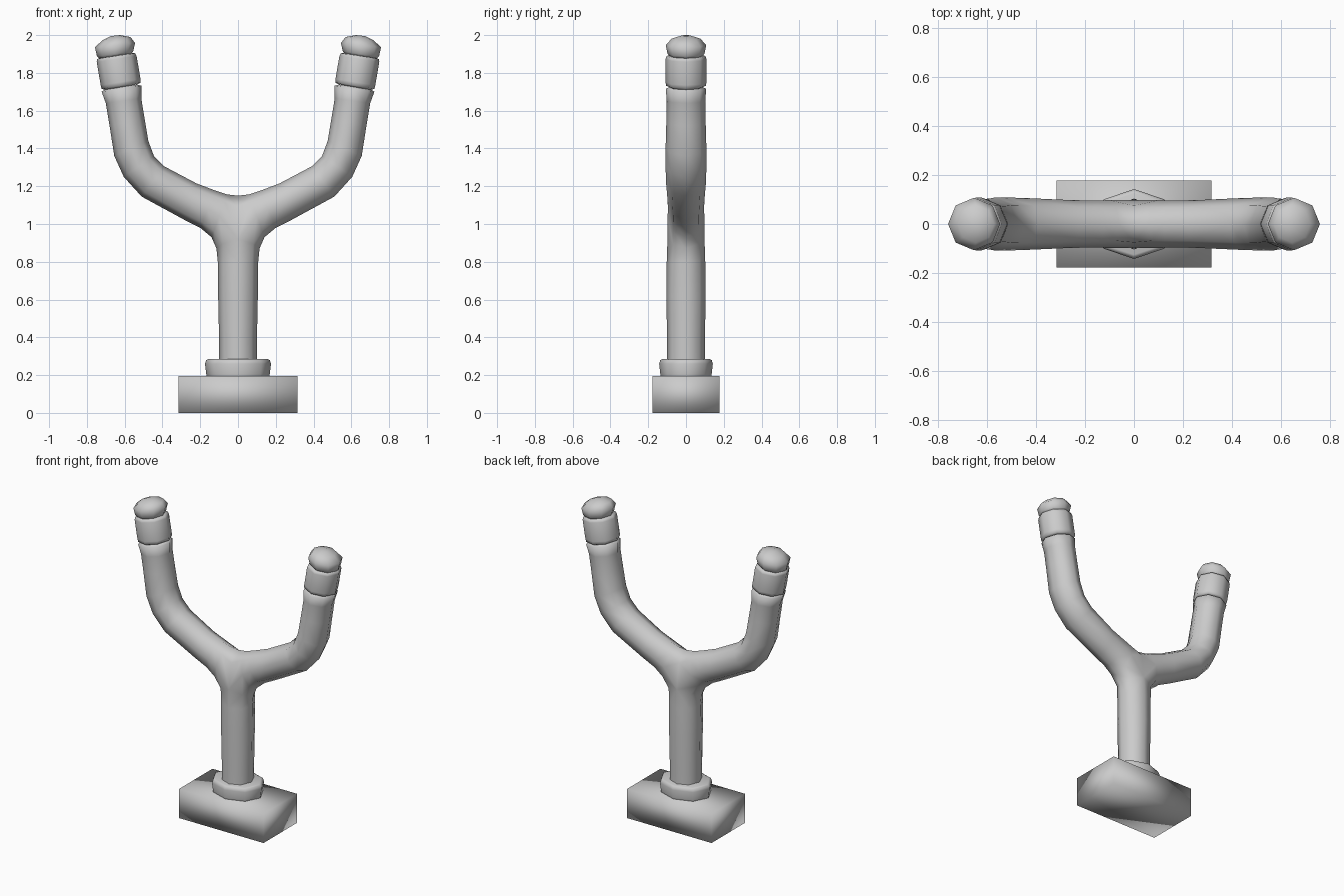
import bpy, bmesh, math

if "Cube" in bpy.data.objects:
    bpy.data.objects.remove(bpy.data.objects["Cube"])

grey = bpy.data.materials.new("plain_grey")
grey.diffuse_color = (0.6, 0.6, 0.6, 1)
grey.use_nodes = True
grey.node_tree.nodes["Principled BSDF"].inputs["Base Color"].default_value = grey.diffuse_color


def finish(name, bm, mirror=False):
    """Turn a bmesh into a smooth object, optionally mirrored across x."""
    bmesh.ops.recalc_face_normals(bm, faces=bm.faces)
    for f in bm.faces:
        f.smooth = True
    mesh = bpy.data.meshes.new(name)
    bm.to_mesh(mesh)
    bm.free()
    mesh.materials.append(grey)
    ob = bpy.data.objects.new(name, mesh)
    bpy.context.collection.objects.link(ob)
    if mirror:
        mod = ob.modifiers.new("mirror", 'MIRROR')
        mod.use_clip = True
        mod.merge_threshold = 0.002
    return ob


def ring(bm, low, high, ry):
    """Eight-sided ring spanning two points in the xz plane, starting at low."""
    verts = []
    for i in range(8):
        a = i * math.pi / 4
        t = (1 - math.cos(a)) / 2
        verts.append(bm.verts.new((low[0] + (high[0] - low[0]) * t,
                                   -ry * math.sin(a),
                                   low[1] + (high[1] - low[1]) * t)))
    return verts


def bridge(bm, a, b, closed=True):
    n = len(a)
    for i in range(n if closed else n - 1):
        j = (i + 1) % n
        bm.faces.new((a[i], a[j], b[j], b[i]))


def loft(bm, sections, start=None):
    """Bridge a run of (low x, low z, high x, high z, y radius) rings."""
    rings = [start] if start else []
    for x0, z0, x1, z1, ry in sections:
        rings.append(ring(bm, (x0, z0), (x1, z1), ry))
    for a, b in zip(rings, rings[1:]):
        bridge(bm, a, b)
    if not start:
        bm.faces.new(rings[0])
    bm.faces.new(rings[-1])


# Forked handle: half of the stem, flowing into one arm, then mirrored
bm = bmesh.new()
stem = []
for z, rx, ry in ((0.2, 0.10, 0.10), (0.38, 0.10, 0.10), (0.62, 0.105, 0.104),
                  (0.8, 0.107, 0.102), (0.87, 0.114, 0.098)):
    row = []
    for k in range(-2, 3):
        a = k * math.pi / 4
        x = 0 if abs(k) == 2 else rx * math.cos(a)
        lift = 0.05 * abs(k) / 2 if z > 0.85 else 0
        row.append(bm.verts.new((x, ry * math.sin(a), z + lift)))
    stem.append(row)
for a, b in zip(stem, stem[1:]):
    bridge(bm, a, b, closed=False)

# The stem's outer edge and the crotch together make the arm's first ring
top = stem[-1]
crotch = [bm.verts.new((0, y, z)) for y, z in
          ((-0.075, 1.09), (0, 1.15), (0.075, 1.09))]
start = [top[2], top[1], top[0]] + crotch + [top[4], top[3]]
loft(bm, [(0.14, 0.93, 0.06, 1.157, 0.097),
          (0.20, 0.98, 0.12, 1.177, 0.096),
          (0.28, 1.02, 0.22, 1.215, 0.097),
          (0.51, 1.145, 0.39, 1.305, 0.106),
          (0.605, 1.25, 0.445, 1.36, 0.108),
          (0.655, 1.36, 0.475, 1.44, 0.108),
          (0.68, 1.52, 0.495, 1.56, 0.104),
          (0.70, 1.64, 0.512, 1.665, 0.102),
          (0.722, 1.70, 0.512, 1.732, 0.107),
          (0.70, 1.715, 0.535, 1.738, 0.085)], start)
finish("forked_handle", bm, True)

# Sleeves near the arm tips
bm = bmesh.new()
loft(bm, [(0.705, 1.71, 0.53, 1.74, 0.09),
          (0.722, 1.716, 0.515, 1.749, 0.106),
          (0.727, 1.735, 0.516, 1.768, 0.108),
          (0.748, 1.858, 0.537, 1.89, 0.108),
          (0.745, 1.874, 0.545, 1.904, 0.103),
          (0.725, 1.88, 0.565, 1.905, 0.082)])
finish("arm_sleeves", bm, True)

# Rounded knobs on the tips
bm = bmesh.new()
loft(bm, [(0.73, 1.872, 0.565, 1.90, 0.085),
          (0.747, 1.888, 0.555, 1.914, 0.098),
          (0.757, 1.935, 0.545, 1.958, 0.107),
          (0.718, 1.973, 0.569, 1.99, 0.076),
          (0.672, 1.995, 0.625, 2.0, 0.024)])
finish("tip_knobs", bm, True)

# Ring around the foot of the stem
bm = bmesh.new()
rows = []
for z, rx, ry in ((0.18, 0.165, 0.133), (0.205, 0.168, 0.136), (0.26, 0.175, 0.142),
                  (0.28, 0.168, 0.136), (0.285, 0.155, 0.125)):
    rows.append([bm.verts.new((rx * math.cos(i * math.pi / 4),
                               ry * math.sin(i * math.pi / 4), z)) for i in range(8)])
for a, b in zip(rows, rows[1:]):
    bridge(bm, a, b)
bm.faces.new(rows[0])
bm.faces.new(rows[-1])
finish("foot_ring", bm)

# Block base
bm = bmesh.new()
bmesh.ops.create_cube(bm, size=1)
for v in bm.verts:
    v.co = (v.co.x * 0.63, v.co.y * 0.356, (v.co.z + 0.5) * 0.196)
finish("base_block", bm)
